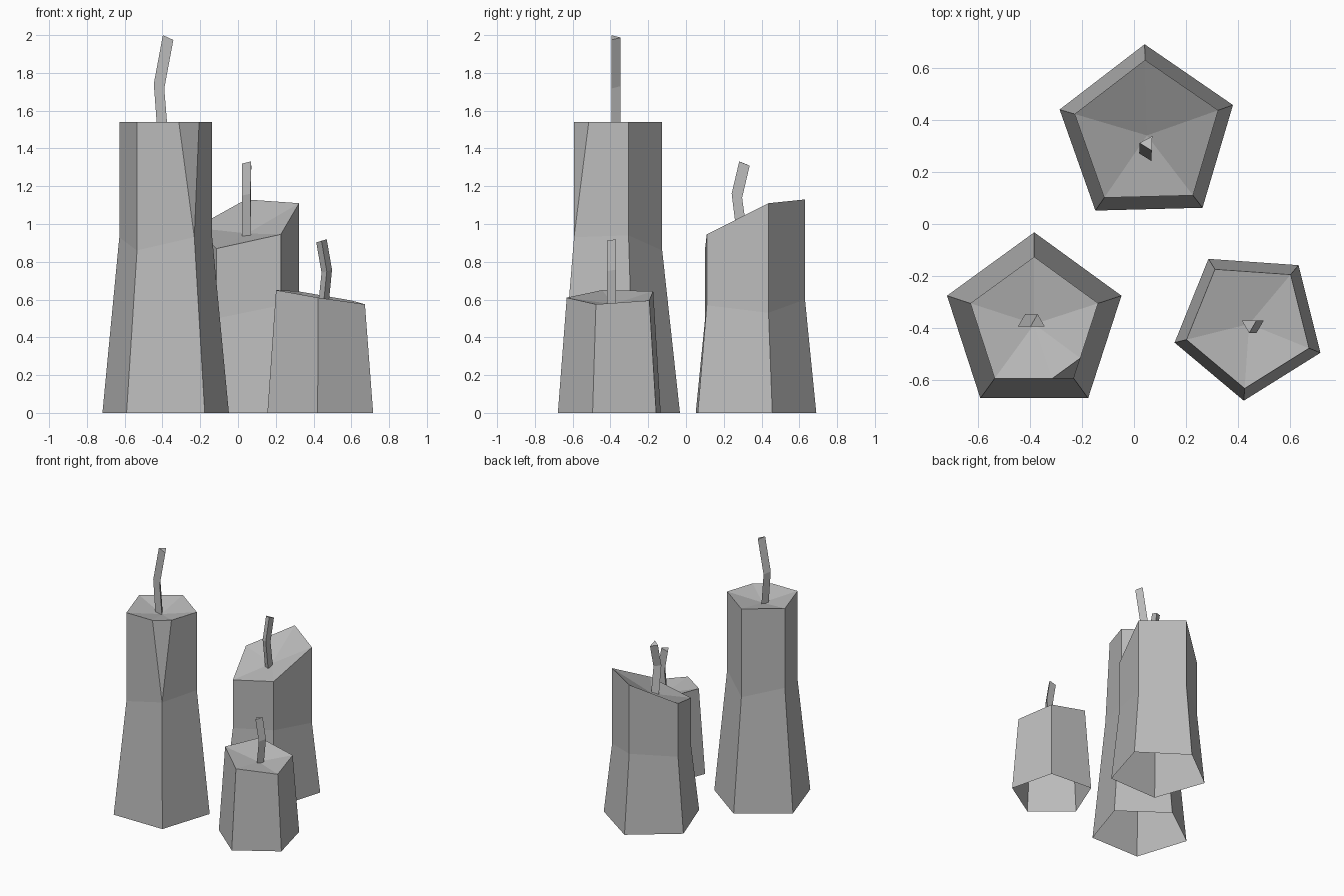
import bpy
import bmesh
from math import radians, cos, sin
from mathutils import Vector, Matrix

default_cube = bpy.data.objects.get("Cube")
if default_cube:
    bpy.data.objects.remove(default_cube, do_unlink=True)

# One plain wax colour for everything
wax = bpy.data.materials.new("grey_wax")
wax.use_nodes = True
colour = (0.5, 0.5, 0.5, 1)
wax.diffuse_color = colour
wax.node_tree.nodes["Principled BSDF"].inputs["Base Color"].default_value = colour


def finish(name, bm):
    """Turn a bmesh into a flat shaded object."""
    bmesh.ops.recalc_face_normals(bm, faces=bm.faces)
    mesh = bpy.data.meshes.new(name)
    bm.to_mesh(mesh)
    bm.free()
    mesh.materials.append(wax)
    obj = bpy.data.objects.new(name, mesh)
    bpy.context.collection.objects.link(obj)
    return obj


def pentagon(centre, radius, start, heights):
    """Clockwise ring of five points, each with its own height."""
    points = []
    for i, z in enumerate(heights):
        a = radians(start - 72 * i)
        points.append(Vector((centre[0] + radius * cos(a),
                              centre[1] + radius * sin(a), z)))
    return points


def candle(name, centre, start, foot, neck, mid, rim, dip, chip=None):
    """Flared open-bottomed pentagonal body with a dished top."""
    bm = bmesh.new()

    def ring(radius, heights):
        return [bm.verts.new(p) for p in pentagon(centre, radius, start, heights)]

    rings = [ring(foot, [0] * 5)]
    if mid:
        rings.append(ring(neck, mid))
    # Each rim corner is a list, so a chipped corner can hold two points
    corners = pentagon(centre, neck, start, rim)
    top = []
    for i, p in enumerate(corners):
        if i == chip:
            sides = (corners[i - 1], corners[(i + 1) % 5])
            top.append([bm.verts.new(p.lerp(q, 0.27)) for q in sides])
        else:
            top.append([bm.verts.new(p)])
    # Walls
    for i in range(5):
        j = (i + 1) % 5
        for low, high in zip(rings, rings[1:]):
            bm.faces.new((low[i], low[j], high[j], high[i]))
        last = rings[-1]
        bm.faces.new((last[i], last[j], top[j][0], top[i][-1]))
        if len(top[i]) == 2:
            bm.faces.new((last[i], top[i][1], top[i][0]))
    # Dished top as a fan around a sunken centre
    loop = [v for corner in top for v in corner]
    hub = bm.verts.new((centre[0], centre[1], dip))
    for i, v in enumerate(loop):
        bm.faces.new((v, loop[(i + 1) % len(loop)], hub))
    return finish(name, bm)


def wick(name, place, turn, path, slope):
    """Bent three-sided wick; path holds (lean, height) pairs."""
    bm = bmesh.new()
    spin = Matrix.Rotation(radians(turn), 3, 'Z')
    rings = []
    for step, (lean, z) in enumerate(path):
        ring = []
        for a in (90, 210, 330):
            x, y = 0.032 * cos(radians(a)), 0.032 * sin(radians(a))
            tilt = -slope * x if step else 0
            p = spin @ Vector((x + lean, y, 0))
            ring.append(bm.verts.new((p.x + place[0], p.y + place[1], z + tilt)))
        rings.append(ring)
    for low, high in zip(rings, rings[1:]):
        for i in range(3):
            j = (i + 1) % 3
            bm.faces.new((low[i], low[j], high[j], high[i]))
    bm.faces.new(rings[0])
    bm.faces.new(rings[-1])
    return finish(name, bm)


# Tall candle with a chipped front corner
candle("tall_candle", (-0.383, -0.384), 90, 0.352, 0.258,
       mid=[0.86, 0.94, 0.93, 0.86, 0.93], rim=[1.54] * 5, dip=1.49, chip=2)
wick("tall_wick", (-0.398, -0.378), 0,
     [(0, 1.47), (-0.02, 1.73), (0.028, 1.987)], 0.45)

# Middle candle with a slanted top
candle("middle_candle", (0.05, 0.34), 91.5, 0.35, 0.29,
       mid=[0.6, 0.53, 0.57, 0.5, 0.57],
       rim=[1.13, 1.11, 0.945, 0.87, 0.98], dip=0.95)
wick("middle_wick", (0.053, 0.3), 88,
     [(0, 0.92), (-0.03, 1.15), (0.01, 1.32)], 0.4)

# Short candle without a neck ring
candle("short_candle", (0.442, -0.384), 122, 0.295, 0.248,
       mid=None, rim=[0.645, 0.595, 0.575, 0.61, 0.65], dip=0.575)
wick("short_wick", (0.45, -0.387), 180,
     [(0, 0.55), (-0.02, 0.75), (0.008, 0.911)], 0.3)
